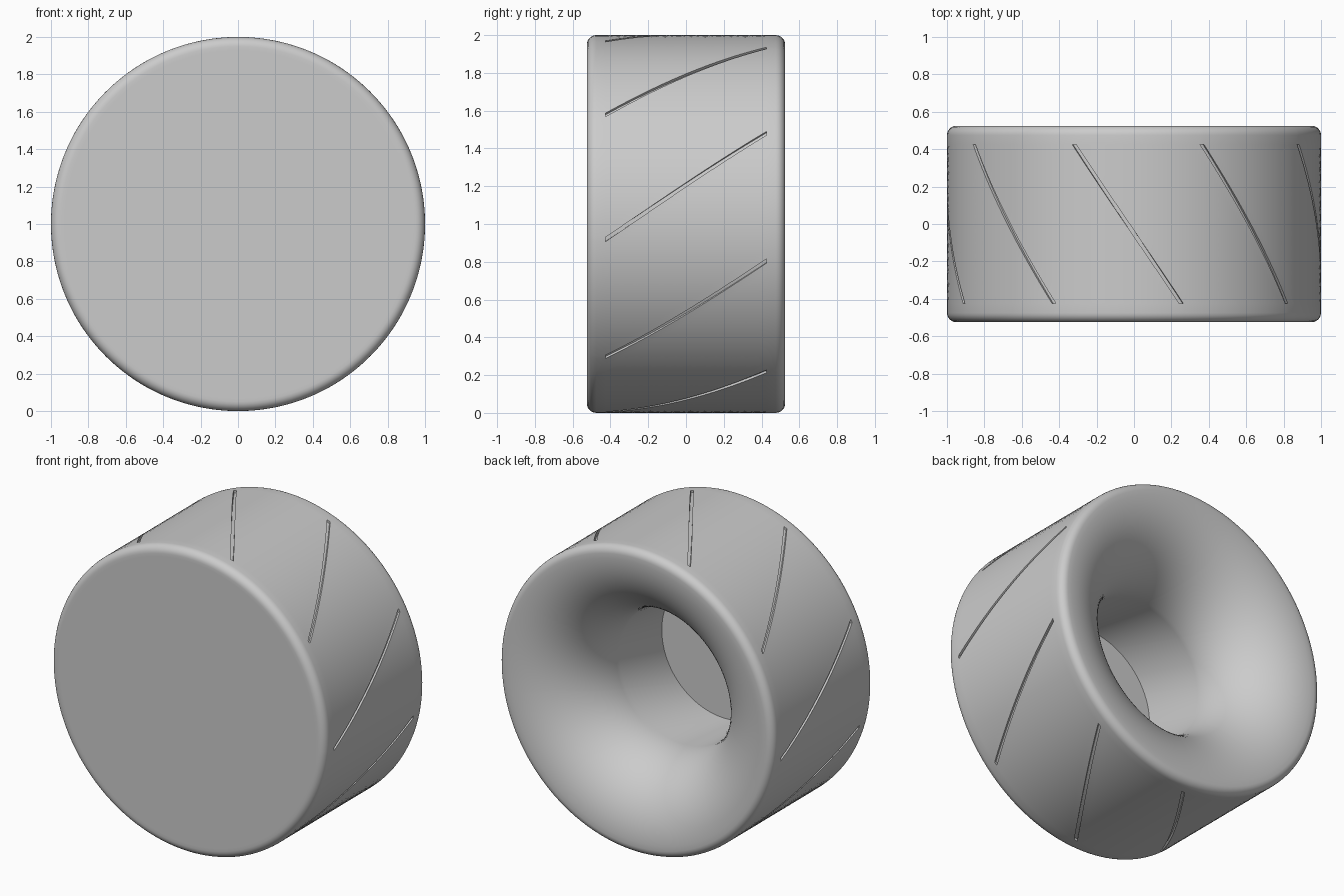
import bpy, bmesh
from math import sin, cos, pi, radians

cube = bpy.data.objects.get("Cube")
if cube:
    bpy.data.objects.remove(cube, do_unlink=True)

RADIUS, HALF = 1.0, 0.525          # outer radius, half width
ROUND = 0.05                       # rim rounding
BORE, FLOOR = 0.46, -0.405         # bore radius, inner face of the closed front
FLARE = RADIUS - ROUND - BORE      # trumpet mouth radius
GROOVES, GROOVE_END, DEPTH = 9, 0.425, 0.015
TWIST = radians(39.2)              # groove twist per unit of width
GROOVE_ARC = radians(1.3)


def arc(cy, cr, rad, start, end, steps):
    """Profile points (y, r) on a circular arc."""
    angles = [radians(start + (end - start) * i / steps) for i in range(steps + 1)]
    return [(cy + rad * cos(a), cr + rad * sin(a)) for a in angles]


# Profile from the front cap, over the tread, into the flared bore
core = RADIUS - ROUND
rows = 20
profile = [(-HALF, core - 0.02)]
profile += arc(-HALF + ROUND, core, ROUND, 180, 90, 6)
first_row = len(profile)
profile += [(GROOVE_END * (2 * i / rows - 1), RADIUS) for i in range(rows + 1)]
profile += arc(HALF - ROUND, core, ROUND, 90, 0, 6)
profile += arc(HALF - FLARE, core, FLARE, 0, -90, 24)[1:]
profile += [(FLOOR, BORE)]

# Angles round the axle: one narrow groove column, then plain columns
sector, plain = 2 * pi / GROOVES, 14
angles = []
for g in range(GROOVES):
    base = radians(12) + g * sector
    angles.append(base - GROOVE_ARC / 2)
    angles += [base + GROOVE_ARC / 2 + (sector - GROOVE_ARC) * i / plain for i in range(plain)]

bm = bmesh.new()
rings = []
for y, r in profile:
    turn = TWIST * max(-GROOVE_END, min(GROOVE_END, y))
    rings.append([bm.verts.new((r * cos(a + turn), y, r * sin(a + turn))) for a in angles])

groove_faces = []
count = len(angles)
for k in range(len(rings) - 1):
    for j in range(count):
        n = (j + 1) % count
        face = bm.faces.new((rings[k][j], rings[k][n], rings[k + 1][n], rings[k + 1][j]))
        if j % (plain + 1) == 0 and first_row <= k < first_row + rows:
            groove_faces.append(face)
bm.faces.new(rings[0])             # closed front
bm.faces.new(rings[-1])            # bore floor
bmesh.ops.recalc_face_normals(bm, faces=bm.faces)

# Sink the slanted grooves into the tread
sunk = bmesh.ops.extrude_face_region(bm, geom=groove_faces)["geom"]
for v in sunk:
    if isinstance(v, bmesh.types.BMVert):
        v.co.x *= 1 - DEPTH
        v.co.z *= 1 - DEPTH
bmesh.ops.delete(bm, geom=[f for f in groove_faces if f.is_valid], context="FACES_ONLY")
bmesh.ops.recalc_face_normals(bm, faces=bm.faces)
bmesh.ops.translate(bm, verts=bm.verts, vec=(0, 0, RADIUS))

mesh = bpy.data.meshes.new("wheel")
bm.to_mesh(mesh)
bm.free()
wheel = bpy.data.objects.new("wheel", mesh)
bpy.context.collection.objects.link(wheel)

# Plain grey
grey = bpy.data.materials.new("light_grey")
grey.use_nodes = True
colour = (0.6, 0.6, 0.6, 1)
grey.diffuse_color = colour
grey.node_tree.nodes["Principled BSDF"].inputs["Base Color"].default_value = colour
mesh.materials.append(grey)

bpy.ops.object.select_all(action="DESELECT")
wheel.select_set(True)
bpy.context.view_layer.objects.active = wheel
bpy.ops.object.shade_smooth_by_angle(angle=radians(30))
